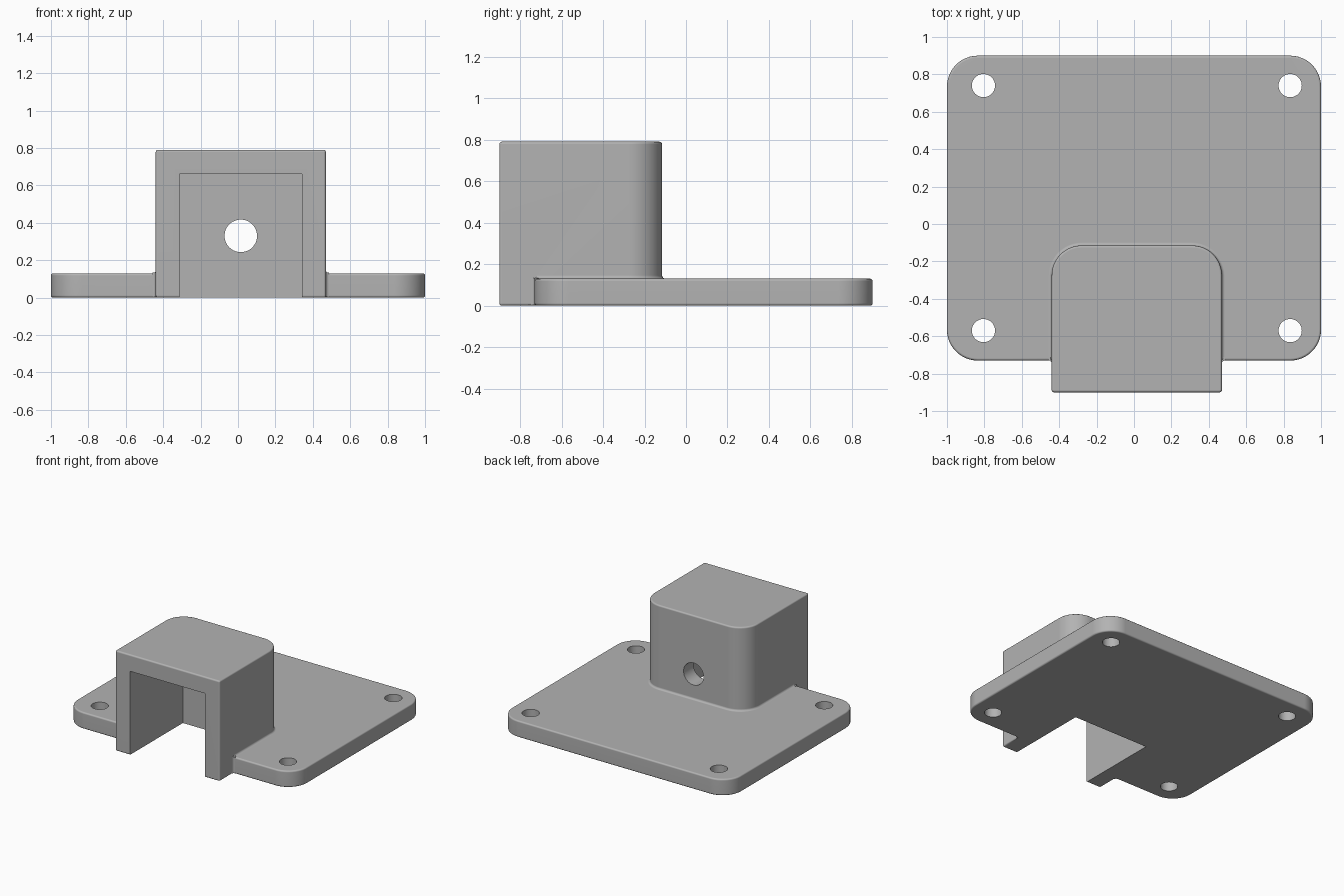
import bpy
import bmesh
from math import sin, cos, pi, radians
from mathutils import Matrix

cube = bpy.data.objects.get("Cube")
if cube:
    bpy.data.objects.remove(cube, do_unlink=True)

grey = bpy.data.materials.new("matte grey")
grey.use_nodes = True
colour = (0.45, 0.45, 0.45, 1)
grey.diffuse_color = colour
grey.node_tree.nodes["Principled BSDF"].inputs["Base Color"].default_value = colour

MID = 0.015           # centre line of the housing and the holes
PLATE_TOP = 0.13
PLATE_FRONT = -0.73
HALF = 0.455          # housing half width
BACK = -0.115
EDGE = 0.012          # edge rounding
FILLET = 0.016


def outline(x0, x1, y0, y1, front_r, back_r, grow=0.0):
    """Rounded rectangle, counter-clockwise, offset outward by grow."""
    pts = []
    corners = ((x1, y1, 1, 1, back_r), (x0, y1, -1, 1, back_r),
               (x0, y0, -1, -1, front_r), (x1, y0, 1, -1, front_r))
    for k, (x, y, sx, sy, r) in enumerate(corners):
        for i in range(13):
            a = (k + i / 12) * pi / 2
            rr = r + grow
            pts.append((x - sx * r + rr * cos(a), y - sy * r + rr * sin(a)))
    return pts


def finish(name, bm):
    bmesh.ops.remove_doubles(bm, verts=bm.verts, dist=0.00001)
    bmesh.ops.recalc_face_normals(bm, faces=bm.faces)
    mesh = bpy.data.meshes.new(name)
    bm.to_mesh(mesh)
    bm.free()
    mesh.materials.append(grey)
    obj = bpy.data.objects.new(name, mesh)
    bpy.context.collection.objects.link(obj)
    return obj


def loft(name, rings):
    """Closed solid through equal-length rings of 3D points."""
    bm = bmesh.new()
    loops = [[bm.verts.new(p) for p in ring] for ring in rings]
    for low, high in zip(loops, loops[1:]):
        for i in range(len(low)):
            j = (i + 1) % len(low)
            bm.faces.new((low[i], low[j], high[j], high[i]))
    bm.faces.new(loops[0][::-1])
    bm.faces.new(loops[-1])
    return finish(name, bm)


def rounded_slab(name, bounds, radii, height):
    """Slab with rounded corners and softened top and bottom edges."""
    angles = [i * pi / 6 for i in range(4)]
    levels = [(EDGE * (1 - sin(a)), EDGE * (cos(a) - 1)) for a in angles[::-1]]
    levels = [(EDGE * (1 - cos(a)), EDGE * (sin(a) - 1)) for a in angles]
    levels += [(height - z, g) for z, g in levels[::-1]]
    return loft(name, [[(x, y, z) for x, y in outline(*bounds, *radii, g)]
                       for z, g in levels])


def cylinder(name, loc, radius, depth, rotation=None):
    bm = bmesh.new()
    bmesh.ops.create_cone(bm, cap_ends=True, segments=48, radius1=radius,
                          radius2=radius, depth=depth,
                          matrix=Matrix.Translation(loc) @ (rotation or Matrix()))
    return finish(name, bm)


def combine(target, other, operation):
    mod = target.modifiers.new(operation.lower(), 'BOOLEAN')
    mod.operation = operation
    mod.solver = 'EXACT'
    mod.object = other
    bpy.context.view_layer.objects.active = target
    bpy.ops.object.modifier_apply(modifier=mod.name)
    bpy.data.objects.remove(other, do_unlink=True)


# Plate and housing
bracket = rounded_slab("mounting_bracket", (-1, 1, PLATE_FRONT, 0.9), (0.165, 0.165), PLATE_TOP)
housing = rounded_slab("housing", (MID - HALF, MID + HALF, -0.9, BACK), (0.0125, 0.16), 0.79)
combine(bracket, housing, 'UNION')

# Concave fillet where the housing meets the plate top
curve = [(FILLET * (1 - sin(a)), FILLET * (1 - cos(a)))
         for a in (i * pi / 8 for i in range(5))]
levels = [(PLATE_TOP - 0.02, FILLET)] + [(PLATE_TOP + z, g) for g, z in curve]
skirt = loft("base_fillet", [
    [(x, max(y, PLATE_FRONT + 0.0005), z)
     for x, y in outline(MID - HALF, MID + HALF, PLATE_FRONT + 0.01, BACK, 0.001, 0.16, g)]
    for z, g in levels])
combine(bracket, skirt, 'UNION')

# Upright fillets where the housing meets the front of the plate
for side in (-1, 1):
    wall = MID + side * HALF
    profile = [(wall + side * g, PLATE_FRONT - d) for g, d in curve]
    profile += [(wall - side * 0.02, PLATE_FRONT - FILLET),
                (wall - side * 0.02, PLATE_FRONT + 0.02),
                (wall + side * FILLET, PLATE_FRONT + 0.02)]
    post = loft("front_fillet", [[(x, y, z) for x, y in profile]
                                 for z in (0.004, PLATE_TOP + 0.003)])
    combine(bracket, post, 'UNION')

# Cavity open to the front and below
bm = bmesh.new()
bmesh.ops.create_cube(bm, size=1, matrix=Matrix.Translation((MID, -0.74, 0.26))
                      @ Matrix.Diagonal((0.655, 1.0, 0.8, 1)))
combine(bracket, finish("cavity", bm), 'DIFFERENCE')

# Screw holes through the plate, and the hole through the back wall
for x in (-0.82, 0.82):
    for y in (-0.57, 0.74):
        combine(bracket, cylinder("screw_hole", (MID + x, y, 0.06), 0.062, 0.4), 'DIFFERENCE')
combine(bracket, cylinder("back_hole", (MID, -0.18, 0.33), 0.087, 0.4,
                          Matrix.Rotation(pi / 2, 4, 'X')), 'DIFFERENCE')

# Smooth rounded corners, crisp flats
bpy.ops.object.select_all(action='DESELECT')
bracket.select_set(True)
bpy.context.view_layer.objects.active = bracket
bpy.ops.object.shade_smooth_by_angle(angle=radians(32))
weighted = bracket.modifiers.new("flat faces", 'WEIGHTED_NORMAL')
weighted.keep_sharp = True
